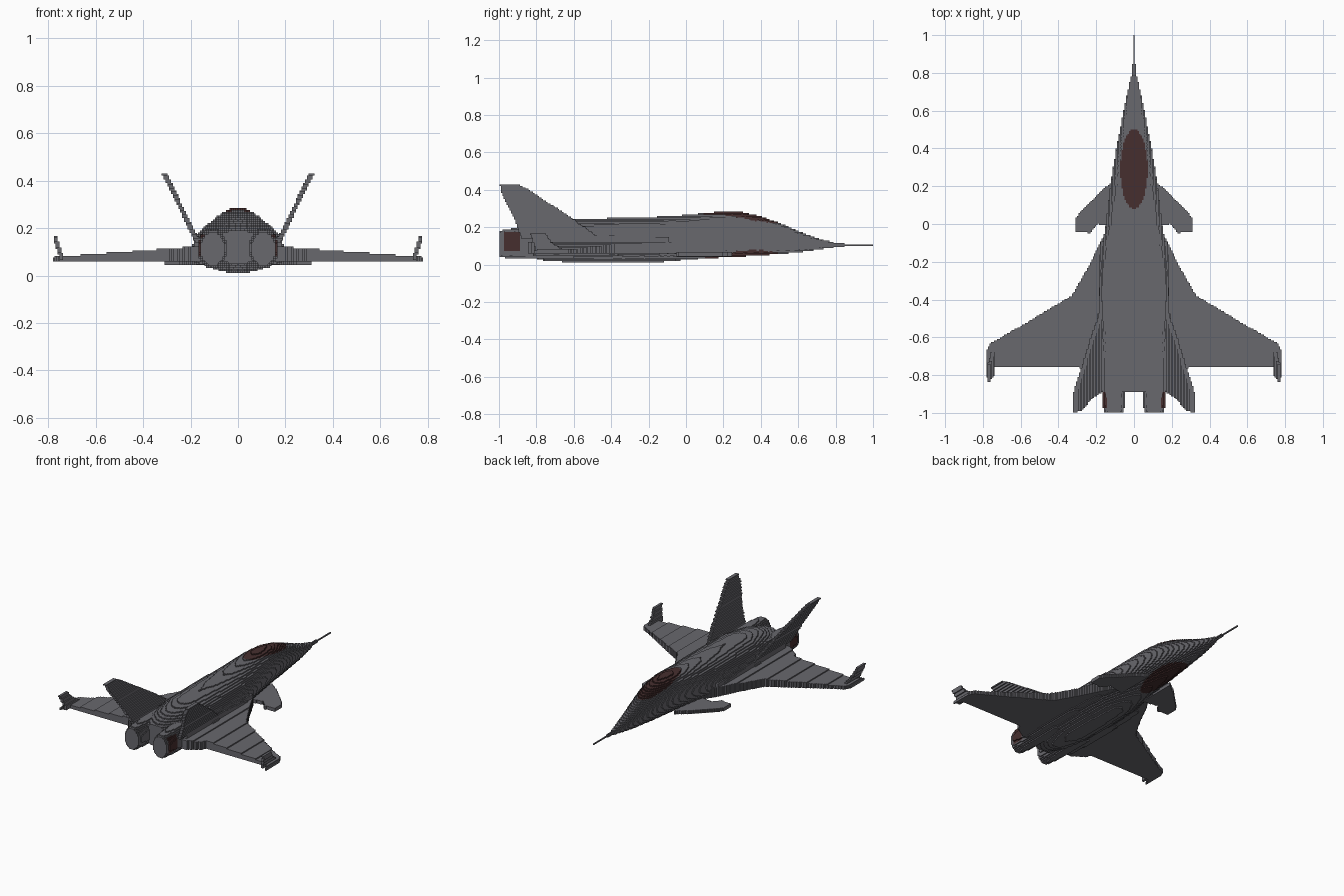
import bpy, bmesh, math
from mathutils import Vector

VOXEL = 1 / 128

cube = bpy.data.objects.get("Cube")
if cube:
    bpy.data.objects.remove(cube, do_unlink=True)


def material(name, rgb):
    mat = bpy.data.materials.new(name)
    mat.use_nodes = True
    colour = (*rgb, 1)
    mat.diffuse_color = colour
    mat.node_tree.nodes["Principled BSDF"].inputs["Base Color"].default_value = colour
    return mat


GREY = material("airframe grey", (0.14, 0.138, 0.155))
RED = material("dark red", (0.062, 0.028, 0.028))


def finish(name, bm, mirror=False, red_rule=None):
    """Turn a solid into stepped blocks, mirror it, then colour faces by rule."""
    bmesh.ops.recalc_face_normals(bm, faces=bm.faces)
    mesh = bpy.data.meshes.new(name)
    bm.to_mesh(mesh)
    bm.free()
    obj = bpy.data.objects.new(name, mesh)
    bpy.context.collection.objects.link(obj)
    bpy.context.view_layer.update()

    size = max(obj.dimensions) / VOXEL
    depth = max(3, math.ceil(math.log2(size / 0.98)))
    blocks = obj.modifiers.new("blocks", 'REMESH')
    blocks.mode = 'BLOCKS'
    blocks.octree_depth = depth
    blocks.scale = size / 2 ** depth
    blocks.use_remove_disconnected = False
    if mirror:
        mod = obj.modifiers.new("mirror", 'MIRROR')
        mod.use_mirror_merge = False

    graph = bpy.context.evaluated_depsgraph_get()
    baked = bpy.data.meshes.new_from_object(obj.evaluated_get(graph))
    obj.modifiers.clear()
    obj.data = baked
    baked.name = name
    baked.materials.clear()
    baked.materials.append(GREY)
    baked.materials.append(RED)
    for face in baked.polygons:
        face.use_smooth = False
        face.material_index = int(bool(red_rule and red_rule(face.center, face.normal)))
    return obj


def loft(sections, power=2.0, sides=32, x=0):
    """Skin rounded rings given as (y, half width, bottom, top)."""
    bm = bmesh.new()
    rings = []
    for y, half, low, high in sections:
        ring = []
        for i in range(sides):
            a = math.tau * i / sides
            c, s = math.cos(a), math.sin(a)
            px = math.copysign(abs(c) ** (2 / power), c) * half
            pz = math.copysign(abs(s) ** (2 / power), s) * (high - low) / 2
            ring.append(bm.verts.new((x + px, y, (low + high) / 2 + pz)))
        rings.append(ring)
    for a, b in zip(rings, rings[1:]):
        for i in range(sides):
            j = (i + 1) % sides
            bm.faces.new((a[i], a[j], b[j], b[i]))
    bm.faces.new(rings[0])
    bm.faces.new(rings[-1])
    return bm


def slab(bottom, top):
    """Close two matching outlines into a solid."""
    bm = bmesh.new()
    low = [bm.verts.new(p) for p in bottom]
    high = [bm.verts.new(p) for p in top]
    bm.faces.new(low)
    bm.faces.new(high)
    for i in range(len(low)):
        j = (i + 1) % len(low)
        bm.faces.new((low[i], low[j], high[j], high[i]))
    return bm


def flat_panel(outline, low, top_at):
    return slab([(x, y, low) for x, y in outline],
                [(x, y, top_at(x)) for x, y in outline])


def upright_panel(outline, x_at, thickness):
    """Leaning panel drawn in (y, z); x follows the height."""
    return slab([(x_at(z) - thickness / 2, y, z) for y, z in outline],
                [(x_at(z) + thickness / 2, y, z) for y, z in outline])


# Fuselage, with the dark canopy oval and its twin under the belly
hull = [(-0.89, 0.12, 0.05, 0.19), (-0.75, 0.165, 0.02, 0.225),
        (-0.58, 0.18, 0.01, 0.247), (-0.35, 0.185, 0.01, 0.25),
        (-0.15, 0.172, 0.012, 0.257), (0, 0.148, 0.025, 0.266),
        (0.1, 0.136, 0.033, 0.276), (0.2, 0.124, 0.04, 0.285),
        (0.3, 0.11, 0.045, 0.281), (0.4, 0.093, 0.05, 0.26),
        (0.5, 0.074, 0.058, 0.222), (0.6, 0.055, 0.066, 0.18),
        (0.7, 0.035, 0.08, 0.142), (0.79, 0.013, 0.092, 0.118)]
finish("fuselage", loft(hull),
       red_rule=lambda c, n: (c.x / 0.072) ** 2 + ((c.y - 0.29) / 0.212) ** 2 < 1)

# Nose probe, thick collar then thin needle
finish("probe_collar", loft([(0.77, 0.011, 0.094, 0.116), (0.87, 0.007, 0.098, 0.112)], sides=8))
needle = bmesh.new()
bmesh.ops.create_cube(needle, size=1)
for v in needle.verts:
    v.co = Vector((v.co.x * VOXEL, 0.92 + v.co.y * 0.16, 0.105 + v.co.z * VOXEL))
mesh = bpy.data.meshes.new("probe_needle")
needle.to_mesh(mesh)
needle.free()
mesh.materials.append(GREY)
bpy.context.collection.objects.link(bpy.data.objects.new("probe_needle", mesh))

# Side intakes and the twin engines with red outer bands
finish("intakes", loft([(-0.82, 0.035, 0.05, 0.16), (-0.5, 0.04, 0.045, 0.165),
                        (-0.09, 0.03, 0.06, 0.15)], power=4, x=0.15), mirror=True)
finish("engines", loft([(-0.997, 0.05, 0.042, 0.182), (-0.97, 0.056, 0.037, 0.19),
                        (-0.85, 0.061, 0.032, 0.2), (-0.6, 0.06, 0.03, 0.2)],
                       power=2.3, x=0.107),
       mirror=True,
       red_rule=lambda c, n: (abs(c.x) > 0.145 and -0.975 < c.y < -0.89
                              and 0.075 < c.z < 0.175))

# Main wings, flat below and tapering toward the tip
wing = [(0.1, 0.02), (0.18, -0.1), (0.255, -0.25), (0.33, -0.38), (0.71, -0.605),
        (0.765, -0.635), (0.782, -0.68), (0.782, -0.82), (0.75, -0.755),
        (0.29, -0.755), (0.275, -0.79), (0.2, -0.84), (0.1, -0.84)]
finish("wings", flat_panel(wing, 0.062, lambda x: 0.122 - 0.072 * (x - 0.18)), mirror=True)

# Upturned wing tips
tip = [(-0.64, 0.066), (-0.72, 0.12), (-0.75, 0.165), (-0.835, 0.165),
       (-0.815, 0.12), (-0.8, 0.066)]
finish("wing_tips", upright_panel(tip, lambda z: 0.742 + 0.3 * (z - 0.066), 0.018), mirror=True)

# Small forward wings
canard = [(0.08, 0.25), (0.13, 0.21), (0.17, 0.18), (0.24, 0.11), (0.312, 0.03),
          (0.312, -0.045), (0.235, -0.048), (0.19, 0), (0.08, -0.02)]
finish("forward_wings", flat_panel(canard, 0.046, lambda x: 0.066), mirror=True)

# Swept tail fins leaning outward
fin = [(-0.46, 0.14), (-0.61, 0.25), (-0.85, 0.405), (-0.89, 0.428), (-0.997, 0.43),
       (-0.985, 0.38), (-0.92, 0.25), (-0.88, 0.14)]
finish("tail_fins", upright_panel(fin, lambda z: 0.17 + 0.48 * (z - 0.14), 0.022), mirror=True)
